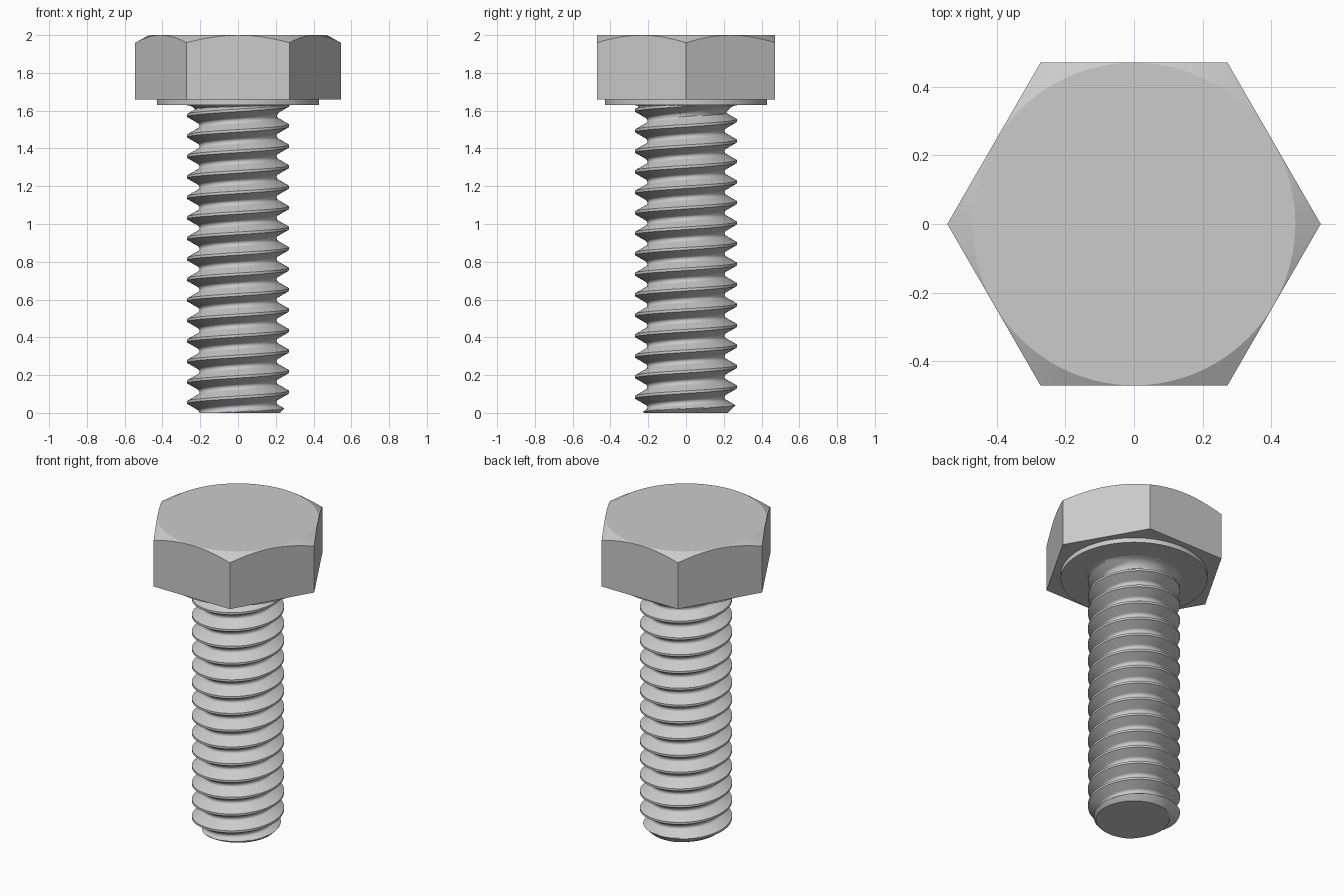
import bpy, bmesh
from math import cos, sin, pi, sqrt, floor, radians

if "Cube" in bpy.data.objects:
    bpy.data.objects.remove(bpy.data.objects["Cube"])

MAJOR, PITCH = 0.27, 0.1085
WASHER_Z, HEAD_Z, TOP_Z = 1.63, 1.66, 2.0


def finish(bm, name, angle):
    bmesh.ops.recalc_face_normals(bm, faces=bm.faces[:])
    mesh = bpy.data.meshes.new(name)
    bm.to_mesh(mesh)
    bm.free()
    ob = bpy.data.objects.new(name, mesh)
    bpy.context.collection.objects.link(ob)
    bpy.ops.object.select_all(action='DESELECT')
    ob.select_set(True)
    bpy.context.view_layer.objects.active = ob
    bpy.ops.object.shade_smooth_by_angle(angle=radians(angle))
    return ob


def loft(bm, rings):
    # Capped skin through a list of closed rings
    vs = [[bm.verts.new(p) for p in ring] for ring in rings]
    for a, b in zip(vs, vs[1:]):
        for i in range(len(a)):
            j = (i + 1) % len(a)
            bm.faces.new((a[i], a[j], b[j], b[i]))
    bm.faces.new(vs[0])
    bm.faces.new(vs[-1])


# Hexagonal head with a conical chamfer on top
N, APOTHEM, DISC = 96, 0.472, 0.471
bottom, rim, disc = [], [], []
for i in range(N):
    a = 2 * pi * i / N
    d = APOTHEM / cos((a % (pi / 3)) - pi / 6)
    bottom.append((d * cos(a), d * sin(a), HEAD_Z))
    rim.append((d * cos(a), d * sin(a), TOP_Z - (d - DISC) * 0.55))
    disc.append((DISC * cos(a), DISC * sin(a), TOP_Z))
bm = bmesh.new()
loft(bm, [bottom, rim, disc])
finish(bm, "hex_head", 25)

# Washer face under the head
bm = bmesh.new()
loft(bm, [[(0.43 * cos(2 * pi * i / N), 0.43 * sin(2 * pi * i / N), z) for i in range(N)]
          for z in (WASHER_Z, HEAD_Z + 0.005)])
finish(bm, "washer_face", 30)


# Threaded shank: one helical surface with tip chamfer and under-head fillet
def thread_radius(u):
    w = abs(u - floor(u + 0.5))               # distance from crest, in pitches
    if w <= 1 / 16:
        return MAJOR
    r = MAJOR - (min(w, 0.375) - 1 / 16) * PITCH * sqrt(3)
    if w > 0.375:
        r -= 0.007 * (1 - ((0.5 - w) / 0.125) ** 2)
    return r


def fillet_radius(z, R=0.075):
    t = min(max(z - WASHER_Z + R, 0), R)
    return 0.205 + R - sqrt(R * R - t * t)


SEG, ROWS, TURNS = 72, 32, 18
bm = bmesh.new()
grid = []
for i in range(SEG * TURNS + 1):
    a = 2 * pi * i / SEG
    line = []
    for k in range(ROWS):
        u = k / ROWS
        z = 0.11 + PITCH * (i / SEG + u - 3)
        r = max(thread_radius(u), fillet_radius(z))
        line.append(bm.verts.new((r * cos(a), r * sin(a), z)))
    grid.append(line)
for i in range(SEG * TURNS):
    for k in range(ROWS):
        if k + 1 < ROWS:
            p, q = grid[i][k + 1], grid[i + 1][k + 1]
        elif i + 1 + SEG <= SEG * TURNS:
            p, q = grid[i + SEG][0], grid[i + SEG + 1][0]
        else:
            continue
        bm.faces.new((grid[i][k], grid[i + 1][k], q, p))
for z, up in ((0, -1), (WASHER_Z + 0.004, 1)):
    bmesh.ops.bisect_plane(bm, geom=bm.verts[:] + bm.edges[:] + bm.faces[:], dist=1e-6,
                           plane_co=(0, 0, z), plane_no=(0, 0, up), clear_outer=True)
for v in bm.verts:
    r = sqrt(v.co.x ** 2 + v.co.y ** 2)
    s = min(1, (0.222 + v.co.z) / r)
    v.co.x *= s
    v.co.y *= s
rim_edges = [e for e in bm.edges if e.is_boundary and all(v.co.z < 1e-4 for v in e.verts)]
bmesh.ops.edgeloop_fill(bm, edges=rim_edges)
finish(bm, "threaded_shank", 30)
